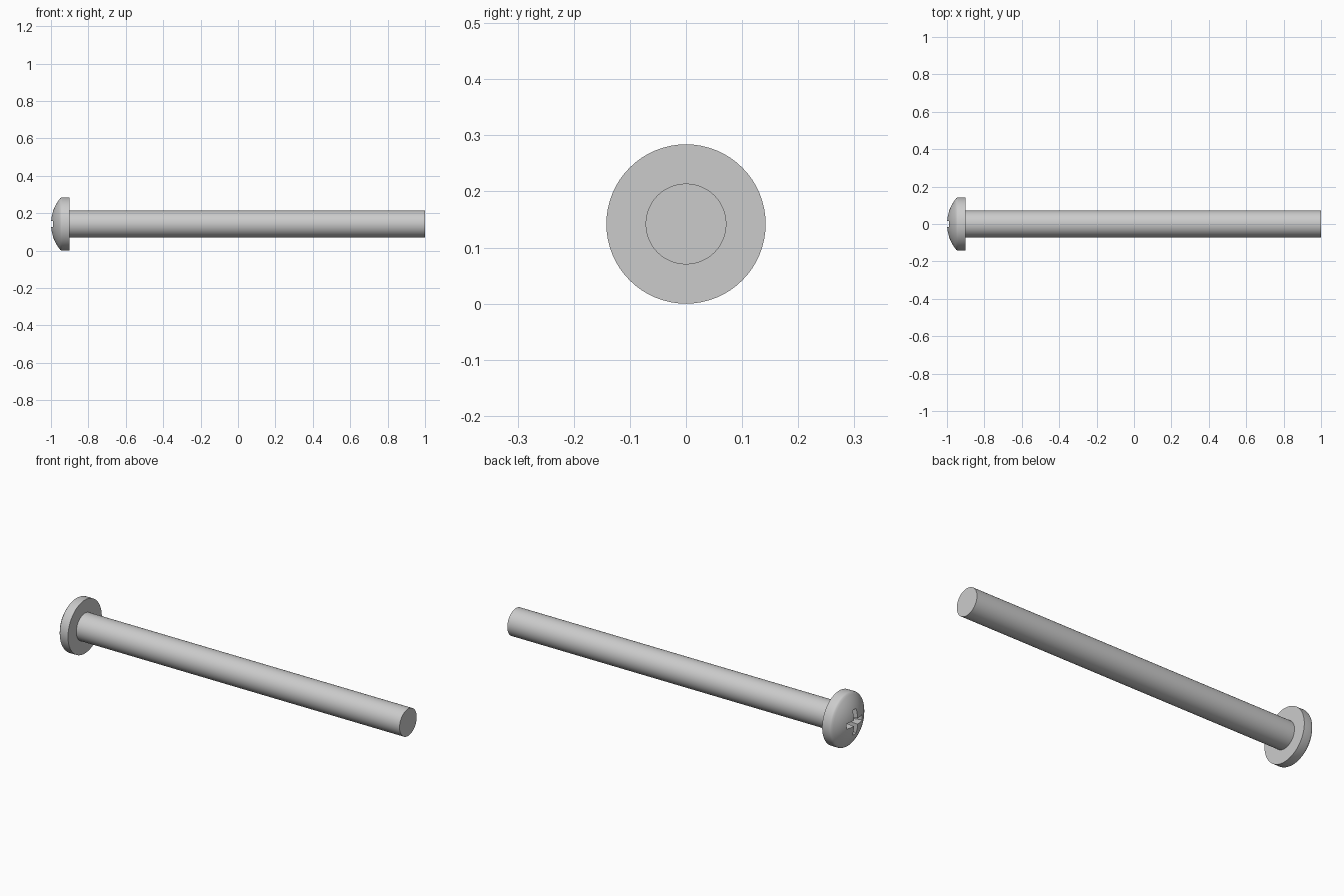
import bpy, bmesh, math
from mathutils import Vector, Matrix

if "Cube" in bpy.data.objects:
    bpy.data.objects.remove(bpy.data.objects["Cube"])

R_HEAD, R_SHANK, R_DOME = 0.142, 0.072, 0.218
SEGMENTS = 64


def add_object(name, bm):
    bmesh.ops.recalc_face_normals(bm, faces=bm.faces)
    mesh = bpy.data.meshes.new(name)
    bm.to_mesh(mesh)
    bm.free()
    ob = bpy.data.objects.new(name, mesh)
    bpy.context.collection.objects.link(ob)
    return ob


def lathe(name, profile):
    """Spin (x, radius) points around the x axis."""
    bm = bmesh.new()
    verts = [bm.verts.new((x, 0, r)) for x, r in profile]
    edges = [bm.edges.new(pair) for pair in zip(verts, verts[1:])]
    bmesh.ops.spin(bm, geom=verts + edges, cent=(0, 0, 0), axis=(1, 0, 0),
                   angle=math.tau, steps=SEGMENTS, use_merge=True)
    bmesh.ops.remove_doubles(bm, verts=bm.verts, dist=1e-5)
    return add_object(name, bm)


def tapered_blade(name, turn):
    """Slot cutter: long and wide at the mouth, narrowing into the head."""
    bm = bmesh.new()
    bmesh.ops.create_cube(bm, size=2)
    for v in bm.verts:
        mouth = v.co.x < 0
        v.co = Vector((-1.02 if mouth else -0.935,
                       v.co.y * (0.078 if mouth else 0.045),
                       v.co.z * (0.0165 if mouth else 0.012)))
    bm.transform(Matrix.Rotation(turn, 4, 'X'))
    ob = add_object(name, bm)
    ob.hide_render = True
    return ob


# Screw: domed pan head, rounded rim, flat underside and plain shank
dome = [(-1 + R_DOME - math.sqrt(R_DOME**2 - r * r), r)
        for r in [0.13 * i / 10 for i in range(11)]]
rim = [(-0.951, 0.1375), (-0.946, 0.1408), (-0.94, R_HEAD), (-0.9, R_HEAD)]
shank = [(-0.9, R_SHANK), (1, R_SHANK), (1, 0)]
screw = lathe("screw", dome + rim + shank)
screw.location.z = R_HEAD

# Cross recess in the head
bpy.context.view_layer.objects.active = screw
screw.select_set(True)
for i in range(2):
    blade = tapered_blade(f"slot_cutter_{i}", i * math.pi / 2)
    blade.location.z = R_HEAD
    cut = screw.modifiers.new("slot", 'BOOLEAN')
    cut.operation = 'DIFFERENCE'
    cut.solver = 'EXACT'
    cut.object = blade
    bpy.ops.object.modifier_apply(modifier=cut.name)
    bpy.data.objects.remove(blade)

bpy.ops.object.shade_smooth_by_angle(angle=math.radians(30))
